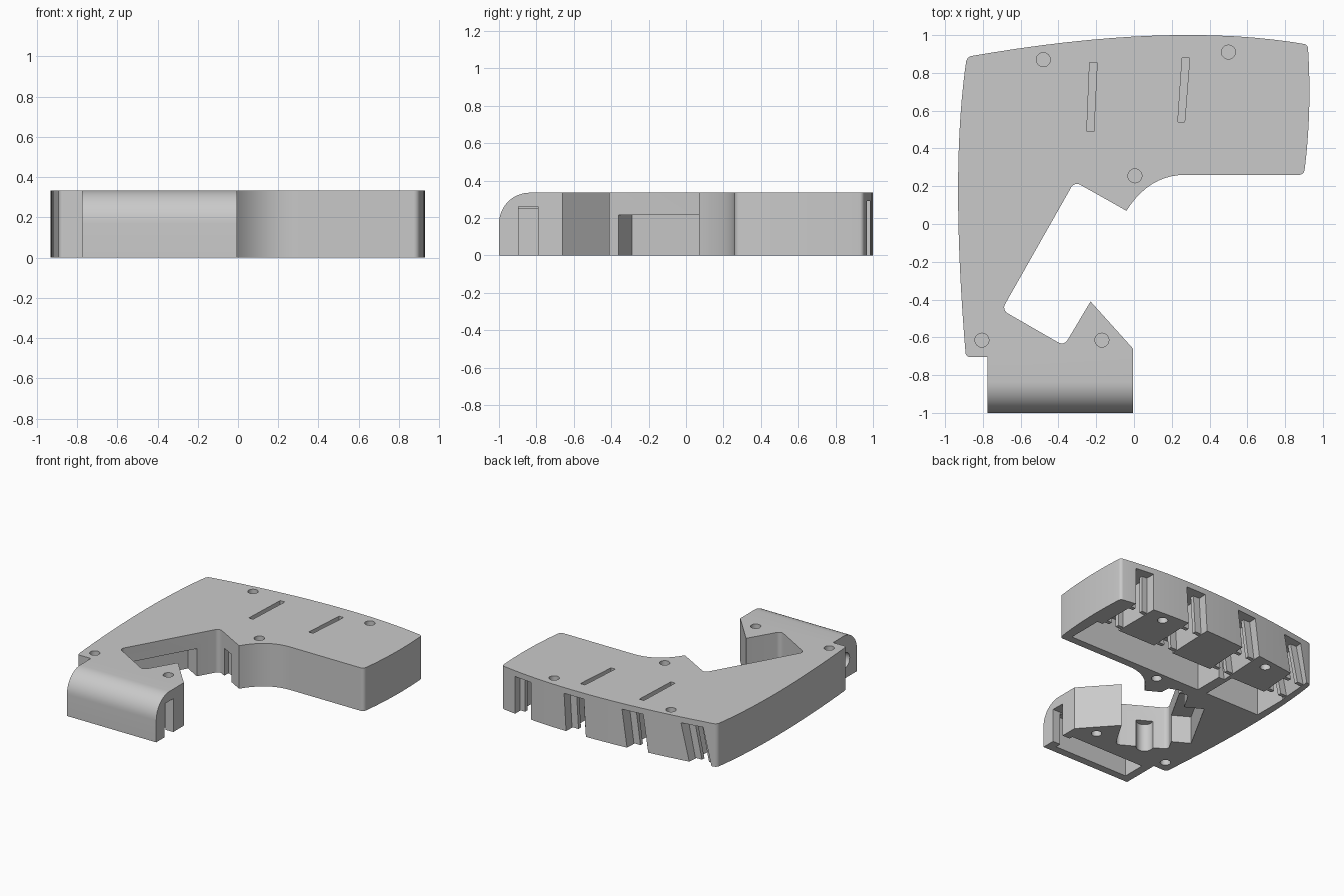
import bpy, bmesh, math
from mathutils import Vector, Matrix

if "Cube" in bpy.data.objects:
    bpy.data.objects.remove(bpy.data.objects["Cube"])

HEIGHT = 0.335
CEILING = 0.29

grey = bpy.data.materials.new("matte grey")
grey.use_nodes = True
colour = (0.59, 0.59, 0.59, 1)
grey.diffuse_color = colour
grey.node_tree.nodes["Principled BSDF"].inputs["Base Color"].default_value = colour


def curve(a, control, b, steps=10):
    """Interior points of a quadratic curve, as sharp corners."""
    a, c, b = Vector(a), Vector(control), Vector(b)
    ts = [i / steps for i in range(1, steps)]
    return [(*((1 - t) ** 2 * a + 2 * t * (1 - t) * c + t * t * b), 0) for t in ts]


def fillet(corners, steps=6):
    """Round each (x, y, radius) corner of a closed outline."""
    out = []
    for i, (x, y, r) in enumerate(corners):
        p = Vector((x, y))
        if not r:
            out.append(p)
            continue
        a = (Vector(corners[i - 1][:2]) - p).normalized()
        b = (Vector(corners[(i + 1) % len(corners)][:2]) - p).normalized()
        half = a.angle(b) / 2
        centre = p + (a + b).normalized() * r / math.sin(half)
        start = p + a * r / math.tan(half) - centre
        end = p + b * r / math.tan(half) - centre
        for k in range(steps + 1):
            d = start.lerp(end, k / steps).normalized() * r
            out.append(centre + d)
    return out


def prism(name, points, z0, z1):
    """Extrude a flat outline between two heights."""
    bm = bmesh.new()
    face = bm.faces.new([bm.verts.new((p[0], p[1], z0)) for p in points])
    top = bmesh.ops.extrude_face_region(bm, geom=[face])["geom"]
    for v in top:
        if isinstance(v, bmesh.types.BMVert):
            v.co.z = z1
    bmesh.ops.recalc_face_normals(bm, faces=bm.faces)
    mesh = bpy.data.meshes.new(name)
    bm.to_mesh(mesh)
    bm.free()
    mesh.materials.append(grey)
    obj = bpy.data.objects.new(name, mesh)
    bpy.context.collection.objects.link(obj)
    return obj


def box_points(x0, x1, y0, y1):
    return [(x0, y0), (x1, y0), (x1, y1), (x0, y1)]


def circle_points(x, y, r, n=24):
    angles = [2 * math.pi * i / n for i in range(n)]
    return [(x + r * math.cos(a), y + r * math.sin(a)) for a in angles]


def tilt(k):
    """Shear sideways with depth below the channel ceiling."""
    m = Matrix.Identity(4)
    m[0][2], m[0][3] = k, -k * CEILING
    return m


def cut(points, z0, z1, matrix=None):
    """Carve a prism out of the body."""
    cutter = prism("cutter", points, z0, z1)
    if matrix:
        cutter.data.transform(matrix)
    mod = body.modifiers.new("cut", "BOOLEAN")
    mod.operation = "DIFFERENCE"
    mod.solver = "EXACT"
    mod.object = cutter
    bpy.context.view_layer.update()
    graph = bpy.context.evaluated_depsgraph_get()
    mesh = bpy.data.meshes.new_from_object(body.evaluated_get(graph))
    body.modifiers.clear()
    body.data = mesh
    bpy.data.objects.remove(cutter)


# Outline of the body: front lug, hooked opening, wide back block, curved sides
front_right, back_right = (-0.89, -0.705), (-0.885, 0.885)
back_left, front_left = (0.92, 0.95), (0.9, 0.26)
outline = [(-0.775, -1, 0), (-0.005, -1, 0), (-0.005, -0.66, 0), (-0.23, -0.41, 0),
           (-0.37, -0.645, 0.035), (-0.7, -0.455, 0.035),
           (-0.315, 0.225, 0.035), (-0.04, 0.07, 0)]
outline += curve((-0.04, 0.07), (0.08, 0.26), (0.27, 0.26))
outline += [(0.27, 0.26, 0), (*front_left, 0.03)]
outline += curve(front_left, (0.945, 0.6), back_left)
outline += [(*back_left, 0.025)]
outline += curve(back_left, (0.2, 1.077), back_right, 16)
outline += [(*back_right, 0.035)]
outline += curve(back_right, (-0.975, 0.3), front_right, 16)
outline += [(*front_right, 0.025), (-0.775, -0.705, 0)]
body = prism("body", fillet(outline), 0, HEIGHT)

# Rounded top edge on the front lug
bm = bmesh.new()
bm.from_mesh(body.data)
edge = [e for e in bm.edges
        if all(v.co.y < -0.99 and v.co.z > HEIGHT - 0.01 for v in e.verts)]
bmesh.ops.bevel(bm, geom=edge, offset=0.165, segments=12, profile=0.5, affect="EDGES")
bm.to_mesh(body.data)
bm.free()

# Underside pockets behind the front wall of the wide block
cut(box_points(-0.32, 0.84, 0.32, 0.6), -0.1, CEILING)
cut(box_points(-0.87, -0.4, 0.32, 0.6), -0.1, CEILING)

# Four channels through the back wall, fanned and increasingly tilted:
# centre, half width, fan, tilt, position of the back ribs
channels = [(0.72, 0.075, 0, 0, 0.88), (0.27, 0.085, 0.02, 0.06, 0.9),
            (-0.215, 0.085, 0.03, 0.14, 0.87), (-0.68, 0.085, 0.04, 0.22, 0.82)]
for x, half, fan, k, back in channels:
    cut([(x - half - fan, 0.55), (x + half - fan, 0.55),
         (x + half, 1.1), (x - half, 1.1)], -0.1, CEILING, tilt(k))

# Narrow blind slots in the top, above the middle channels
cut([(-0.25, 0.49), (-0.213, 0.49), (-0.195, 0.855), (-0.235, 0.855)], 0.3, 0.5)
cut([(0.232, 0.54), (0.268, 0.54), (0.295, 0.88), (0.255, 0.88)], 0.3, 0.5)

# Recess low in the slanted arm wall, and a notch beside the pointed tip
cut([(-0.59, -0.395), (-0.77, -0.29), (-0.53, 0.14), (-0.35, 0.04)], -0.1, 0.215)
cut([(-0.25, 0.05), (-0.25, 0.24), (-0.15, 0.2), (-0.14, 0.05)], -0.1, 0.215)

# Rounded recess in the wall of the hooked opening
cut(circle_points(-0.55, -0.54, 0.06), -0.1, 0.215)

# Lug pocket, its side slot and its blind round side hole
cut(box_points(-0.71, -0.07, -0.94, -0.76), -0.1, 0.25)
cut(box_points(-0.09, 0.1, -0.895, -0.79), -0.1, 0.26)
cut(circle_points(0, 0, 0.06), -0.05, 0.05,
    Matrix.Translation((-0.785, -0.85, 0.14)) @ Matrix.Rotation(math.pi / 2, 4, "Y"))

# Screw holes, sunk from both faces
for x, y in [(-0.48, 0.87), (0.5, 0.91), (0.005, 0.255), (-0.805, -0.615), (-0.17, -0.615)]:
    cut(circle_points(x, y, 0.037), HEIGHT - 0.12, 0.5)
    cut(circle_points(x, y, 0.037), -0.1, 0.12)

# Paired upright ribs narrowing each channel near both ends
for i, (x, half, fan, k, back) in enumerate(channels):
    for y in (0.62, back):
        middle = x - fan * (1.1 - y) / 0.55
        for side in (-1, 1):
            inner, outer = sorted((middle + side * 0.03, middle + side * (half + 0.005)))
            rib = prism(f"channel_rib_{i + 1}", box_points(inner, outer, y, y + 0.03),
                        0.005, CEILING + 0.005)
            rib.data.transform(tilt(k))

bpy.ops.object.select_all(action="DESELECT")
body.select_set(True)
bpy.context.view_layer.objects.active = body
bpy.ops.object.shade_smooth_by_angle(angle=math.radians(25))
